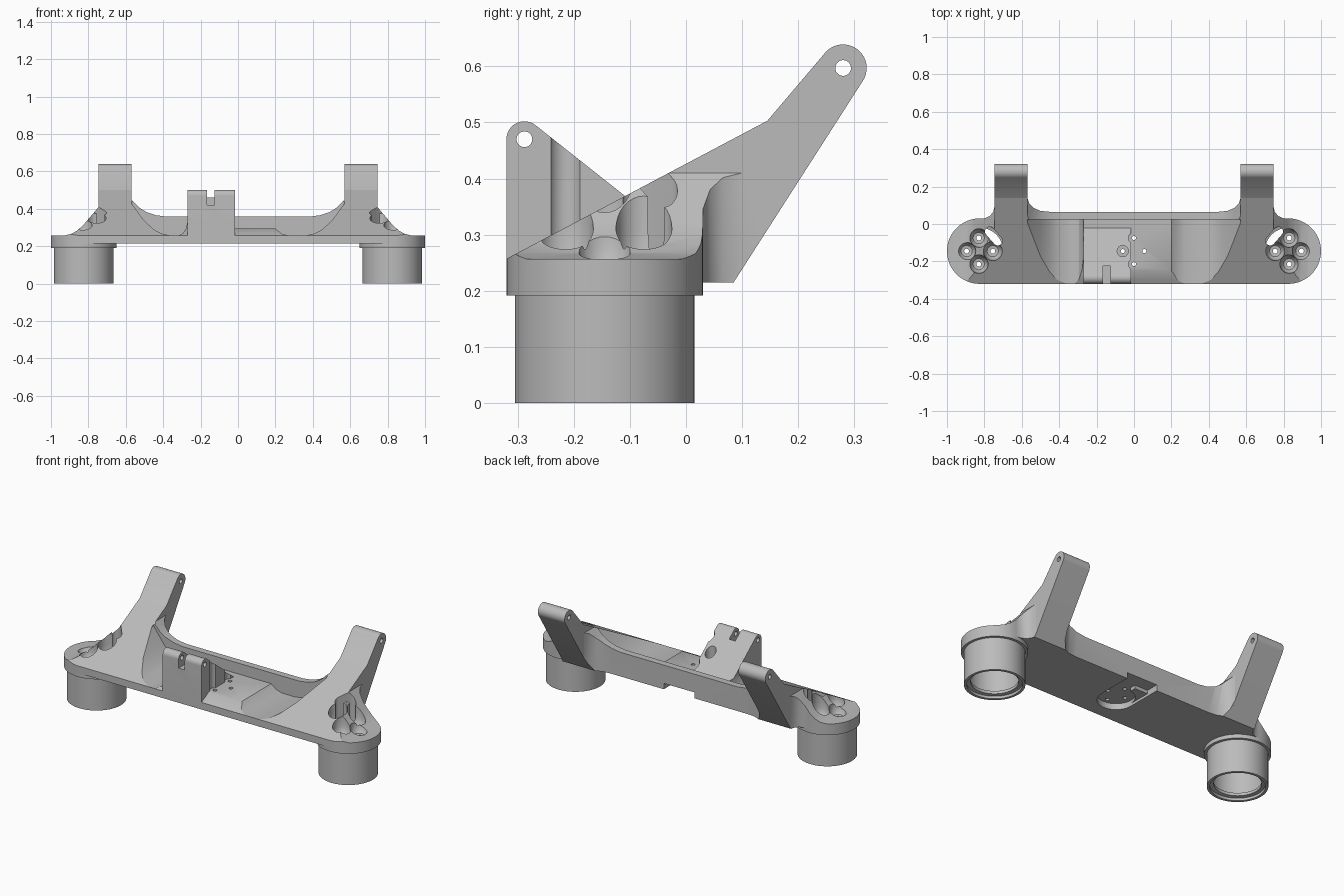
import bpy, bmesh
from math import cos, sin, pi, radians

if "Cube" in bpy.data.objects:
    bpy.data.objects.remove(bpy.data.objects["Cube"], do_unlink=True)

grey = bpy.data.materials.new("plain grey")
grey.use_nodes = True
grey.diffuse_color = (0.5, 0.5, 0.5, 1)
grey.node_tree.nodes["Principled BSDF"].inputs["Base Color"].default_value = (0.5, 0.5, 0.5, 1)


def arc(u, v, r, start, end, n=16):
    """Points on an arc, angles in degrees."""
    angles = [radians(start + (end - start) * i / n) for i in range(n + 1)]
    return [(u + r * cos(a), v + r * sin(a)) for a in angles]


def finish(name, bm):
    bmesh.ops.recalc_face_normals(bm, faces=bm.faces)
    mesh = bpy.data.meshes.new(name)
    bm.to_mesh(mesh)
    bm.free()
    mesh.materials.append(grey)
    ob = bpy.data.objects.new(name, mesh)
    bpy.context.collection.objects.link(ob)
    return ob


def prism(name, outline, axis, low, high):
    """Extrude a closed outline along one axis."""
    place = {"x": lambda u, v, d: (d, u, v),
             "y": lambda u, v, d: (u, d, v),
             "z": lambda u, v, d: (u, v, d)}[axis]
    bm = bmesh.new()
    a = [bm.verts.new(place(u, v, low)) for u, v in outline]
    b = [bm.verts.new(place(u, v, high)) for u, v in outline]
    bm.faces.new(a)
    bm.faces.new(b)
    for i in range(len(a)):
        j = (i + 1) % len(a)
        bm.faces.new((a[i], a[j], b[j], b[i]))
    return finish(name, bm)


def lathe(name, profile, x, y, closed=False, n=48):
    """Turn an (r, z) profile about a vertical axis; open ones get end caps."""
    bm = bmesh.new()
    rings = [[bm.verts.new((x + r * cos(2 * pi * i / n), y + r * sin(2 * pi * i / n), z))
              for i in range(n)] for r, z in profile]
    pairs = list(zip(rings, rings[1:]))
    if closed:
        pairs.append((rings[-1], rings[0]))
    else:
        bm.faces.new(rings[0])
        bm.faces.new(rings[-1])
    for p, q in pairs:
        for i in range(n):
            j = (i + 1) % n
            bm.faces.new((p[i], p[j], q[j], q[i]))
    return finish(name, bm)


def rod(name, axis, u, v, r, low, high, n=32):
    return prism(name, arc(u, v, r, 0, 360, n)[:-1], axis, low, high)


def combine(ob, tool, operation="DIFFERENCE", keep=False):
    mod = ob.modifiers.new("combine", "BOOLEAN")
    mod.operation, mod.solver, mod.object = operation, "EXACT", tool
    bpy.context.view_layer.objects.active = ob
    bpy.ops.object.modifier_apply(modifier=mod.name)
    if not keep:
        bpy.data.objects.remove(tool, do_unlink=True)


def mirrored(half):
    return half + [(-u, v) for u, v in reversed(half)]


CX, CY, R = 0.825, -0.145, 0.175
FLOOR, BLOCK = 0.257, 0.294

# Body: plan, side and front outlines intersected
plan = mirrored([(0.45, 0.065), (0.5, 0.07), (0.535, 0.085), (0.56, 0.11), (0.57, 0.14),
                 (0.745, 0.14), (0.745, 0.1), (0.752, 0.066), (0.77, 0.043), (0.8, 0.03)]
                + arc(CX, CY, R, 90, -90, 32))
side = [(-0.32, 0.215), (-0.32, FLOOR), (0.145, 0.503), (0.269, 0.503), (0.085, 0.215)]
front = mirrored([(0.38, 0.358), (0.44, 0.366), (0.49, 0.383), (0.53, 0.408), (0.57, 0.45),
                  (0.57, 0.6), (0.745, 0.6), (0.745, 0.41), (0.83, 0.31), (0.86, 0.284),
                  (0.89, 0.267), (0.93, FLOOR), (1.05, FLOOR), (1.05, 0.1)])
body = prism("body", plan, "z", 0.1, 0.7)
combine(body, prism("side_limit", side, "x", -1.1, 1.1), "INTERSECT")
combine(body, prism("front_limit", front, "y", -0.5, 0.5), "INTERSECT")

# Open pocket with curved ends and a raised middle block
flank = [(0.57, 0.7), (0.57, 0.43), (0.5, 0.335), (0.45, 0.29), (0.41, 0.268), (0.36, FLOOR)]
pocket = flank + [(0.27, FLOOR), (0.235, 0.267), (0.2, BLOCK), (-0.27, BLOCK), (-0.27, 0.33),
                  (-0.278, 0.295), (-0.295, 0.269), (-0.32, FLOOR)]
pocket += [(-u, v) for u, v in reversed(flank)]
combine(body, prism("pocket_cutter", pocket, "y", -0.5, 0.025))

# Recess under the middle, open to the back
combine(body, rod("recess_cutter", "z", 0, CY, 0.1, 0.1, 0.25))
combine(body, prism("recess_slot", [(-0.1, CY), (0.1, CY), (0.1, 0.2), (-0.1, 0.2)],
                    "z", 0.1, 0.25))

# Hinge bracket with a slot, pin hole and screw clearance
bracket = prism("hinge_bracket",
                [(-0.32, 0.23), (-0.32, 0.47)] + arc(-0.288, 0.47, 0.032, 180, 50)
                + [(-0.11, 0.37), (-0.01, 0.285), (-0.01, 0.23)], "x", -0.27, -0.015)
combine(bracket, prism("hinge_slot", [(-0.165, 0.42), (-0.125, 0.42), (-0.125, 0.6), (-0.165, 0.6)],
                       "y", -0.4, -0.225))
combine(bracket, rod("pin_hole", "x", -0.288, 0.47, 0.014, -0.4, 0.2))
combine(bracket, rod("recess_clearance", "z", 0, CY, 0.1, 0.1, 0.25))
for x, y in ((0, CY + 0.07), (0, CY - 0.07), (0.055, CY), (-0.06, CY)):
    for part in (body, bracket):
        combine(part, rod("screw_hole", "z", x, y, 0.011, 0.1, 0.4, 16))
    combine(bracket, rod("screw_clearance", "z", x, y, 0.03, BLOCK, 0.7))

parts = [body, bracket]
for s, label in ((1, "left"), (-1, "right")):
    # Rear arm with a rounded, drilled tip
    lo, hi = sorted((s * 0.57, s * 0.745))
    arm = prism(label + "_arm", [(0.085, 0.215), (0.03, 0.215), (0.03, 0.442), (0.145, 0.503)]
                + list(reversed(arc(0.28, 0.597, 0.042, -33, 138, 20))), "x", lo, hi)
    combine(arm, rod("arm_hole", "x", 0.28, 0.597, 0.014, lo - 0.1, hi + 0.1))

    # Cup: hollow from below with an inner lip, under a wider flange
    cup = lathe(label + "_cup", [(0.16, 0), (0.16, 0.205), (0.14, 0.205), (0.14, 0.04),
                                 (0.125, 0.035), (0.125, 0.018), (0.145, 0.015), (0.145, 0)],
                s * CX, CY, closed=True, n=64)
    flange = rod(label + "_flange", "z", s * CX, CY, R, 0.192, 0.225, 64)

    # Screw scoops above the cup
    for x, y in ((0.755, CY), (0.83, CY + 0.07), (0.83, CY - 0.07), (0.895, CY)):
        scoop = lathe("scoop_cutter", [(0.013, 0.1), (0.013, 0.235), (0.03, 0.237),
                                       (0.041, 0.25), (0.048, 0.275), (0.05, 0.31), (0.05, 0.7)],
                      s * x, y, n=32)
        combine(body, scoop, keep=True)
        combine(flange, scoop)

    # Oblong opening through to the cup
    dx, dy = 0.66, 0.75
    oblong = []
    for sign, turn in ((1, 0), (-1, 180)):
        heading = 48.7 + turn
        oblong += arc(0.75 + sign * dx * 0.033, -0.065 + sign * dy * 0.033, 0.025,
                      heading - 90, heading + 90, 12)
    slot = prism("opening_cutter", [(s * u, v) for u, v in oblong], "z", 0.15, 0.7)
    combine(body, slot, keep=True)
    combine(flange, slot)
    parts += [arm, cup, flange]

# Smooth curves, crisp edges
bpy.ops.object.select_all(action="DESELECT")
for ob in parts:
    ob.select_set(True)
bpy.context.view_layer.objects.active = body
bpy.ops.object.shade_smooth_by_angle(angle=radians(30))
